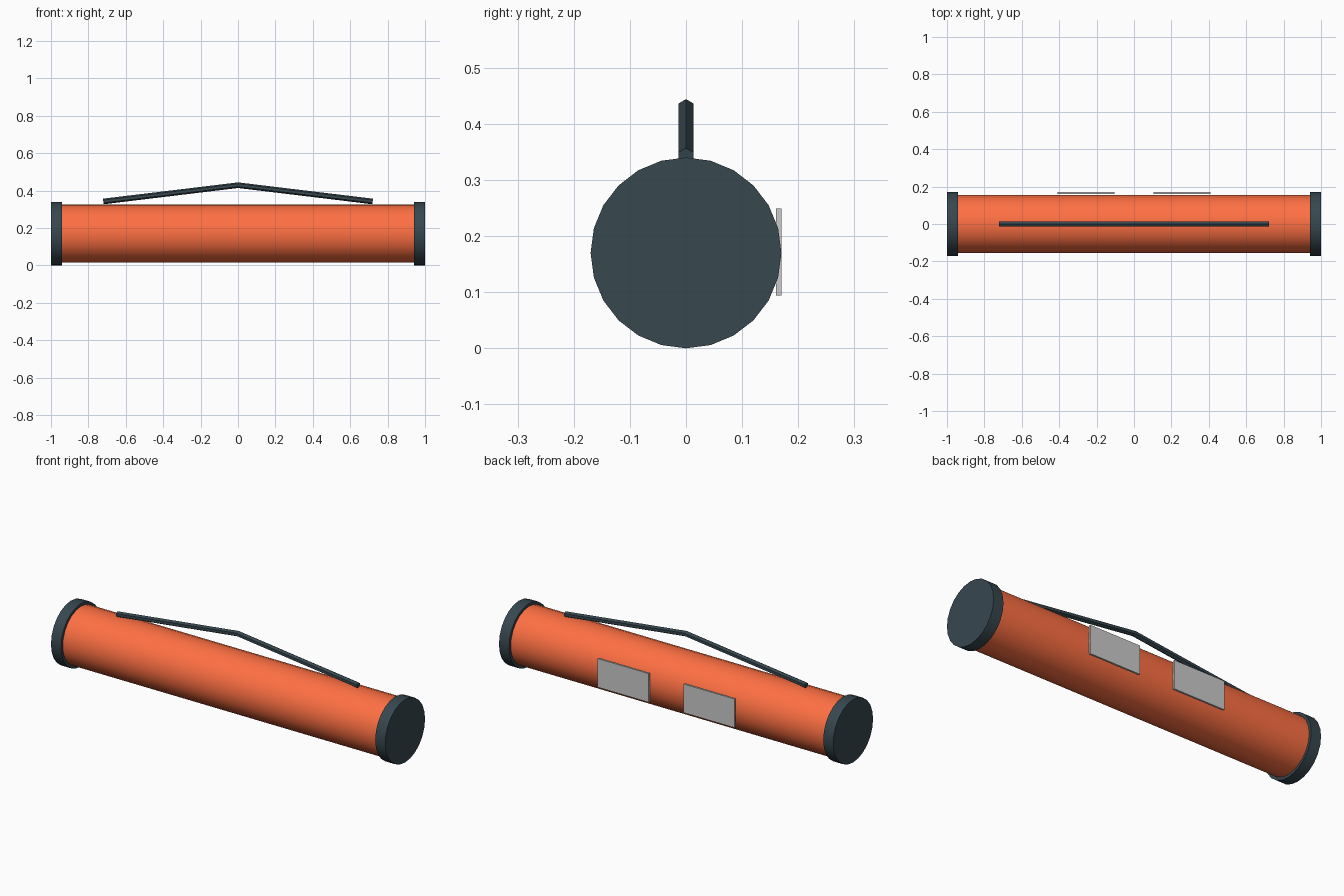
import bpy, bmesh
from math import pi, sin, cos
from mathutils import Vector, Matrix

if "Cube" in bpy.data.objects:
    bpy.data.objects.remove(bpy.data.objects["Cube"])

R = 0.17  # end cap radius, also the axis height


def material(name, color):
    m = bpy.data.materials.new(name)
    m.diffuse_color = color
    m.use_nodes = True
    m.node_tree.nodes["Principled BSDF"].inputs["Base Color"].default_value = m.diffuse_color
    return m


orange = material("orange_shell", (1.0, 0.162, 0.056, 1))
dark = material("dark_trim", (0.038, 0.063, 0.078, 1))


def add(name, bm, mat=None, smooth=False):
    bmesh.ops.recalc_face_normals(bm, faces=bm.faces)
    me = bpy.data.meshes.new(name)
    bm.to_mesh(me)
    bm.free()
    ob = bpy.data.objects.new(name, me)
    bpy.context.collection.objects.link(ob)
    if mat:
        me.materials.append(mat)
    if smooth:
        bpy.ops.object.select_all(action='DESELECT')
        ob.select_set(True)
        bpy.context.view_layer.objects.active = ob
        bpy.ops.object.shade_smooth_by_angle(angle=pi / 6)
    return ob


def x_cylinder(name, x, radius, length, mat):
    bm = bmesh.new()
    bmesh.ops.create_cone(bm, cap_ends=True, segments=24, radius1=radius,
                          radius2=radius, depth=length,
                          matrix=Matrix.Translation((x, 0, R)) @ Matrix.Rotation(pi / 2, 4, 'Y'))
    return add(name, bm, mat, True)


# Tube body and its two end caps
x_cylinder("tube_body", 0, 0.155, 1.9, orange)
for side, s in (("left", -1), ("right", 1)):
    x_cylinder(side + "_end_cap", s * 0.97, R, 0.06, dark)

    # Flat plates on the back
    bm = bmesh.new()
    bmesh.ops.create_cube(bm, size=1, matrix=Matrix.Translation((s * 0.257, 0.165, 0.172))
                          @ Matrix.Diagonal((0.305, 0.01, 0.155, 1)))
    add(side + "_back_plate", bm)

# Carry strap: hexagonal section swept along a bent path, mitred at the peak
path = [Vector((-0.72, 0, 0.342)), Vector((0, 0, 0.429)), Vector((0.72, 0, 0.342))]
bm = bmesh.new()
rings = []
for i, p in enumerate(path):
    t = (path[min(i + 1, 2)] - path[max(i - 1, 0)]).normalized()
    up = Vector((-t.z, 0, t.x))
    rings.append([bm.verts.new(p + 0.015 * (up * cos(k * pi / 3) + Vector((0, 1, 0)) * sin(k * pi / 3)))
                  for k in range(6)])
for a, b in zip(rings, rings[1:]):
    for k in range(6):
        bm.faces.new((a[k], a[(k + 1) % 6], b[(k + 1) % 6], b[k]))
bm.faces.new(rings[0])
bm.faces.new(rings[-1])
add("carry_strap", bm, dark)
